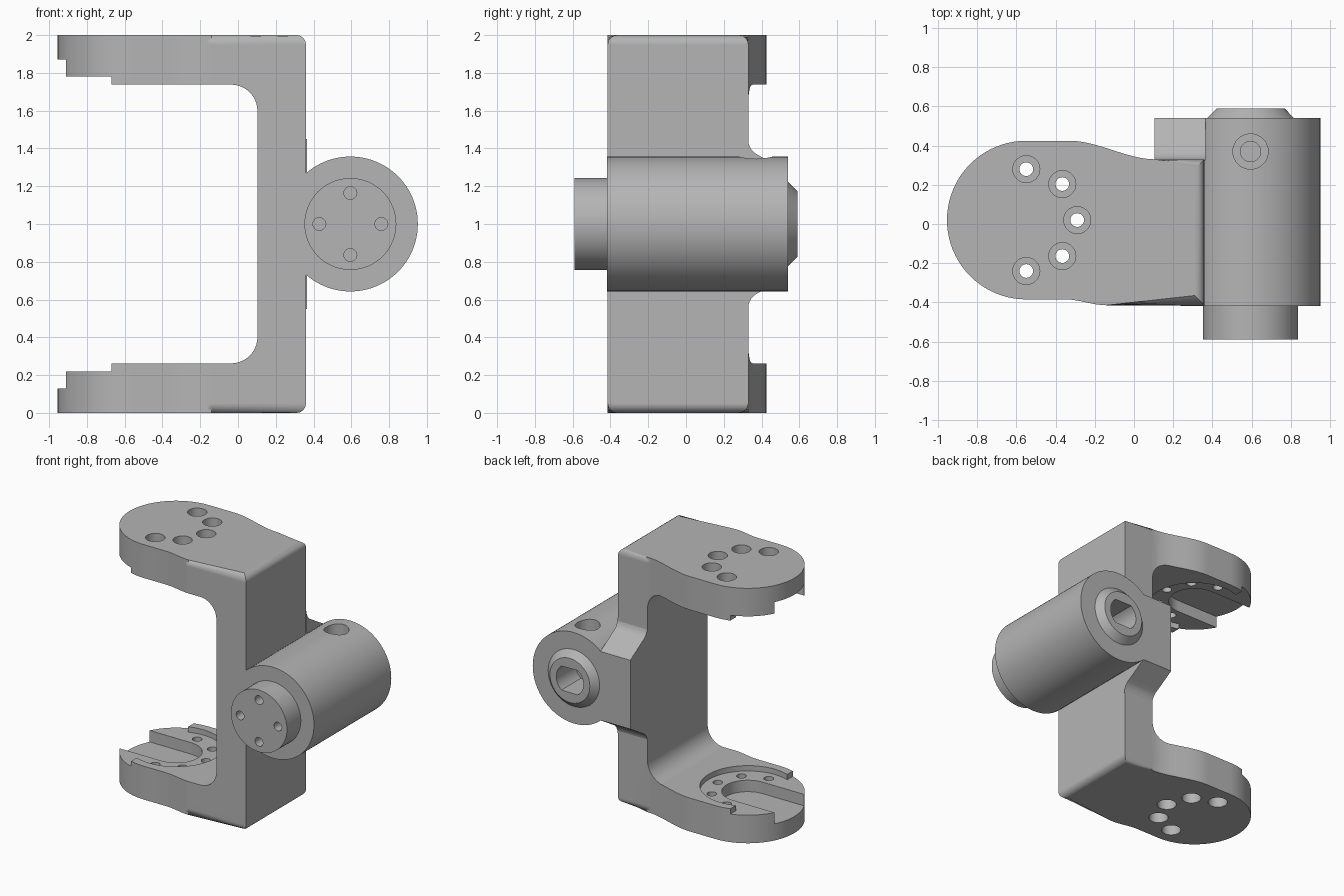
import bpy, bmesh, math

if "Cube" in bpy.data.objects:
    bpy.data.objects.remove(bpy.data.objects["Cube"])

grey = bpy.data.materials.new("plain_grey")
grey.diffuse_color = (0.46, 0.46, 0.46, 1)
grey.use_nodes = True
grey.node_tree.nodes["Principled BSDF"].inputs["Base Color"].default_value = grey.diffuse_color

CX, CZ = 0.595, 1.0        # barrel axis
MX, MY = -0.55, 0.02       # centre of the rounded arm ends


def circle(cx, cy, r, n=48, a0=0, a1=360):
    full = a1 - a0 == 360
    steps = n if full else n + 1
    return [(cx + r * math.cos(math.radians(a0 + (a1 - a0) * i / n)),
             cy + r * math.sin(math.radians(a0 + (a1 - a0) * i / n))) for i in range(steps)]


def rect(a0, b0, a1, b1):
    return [(a0, b0), (a1, b0), (a1, b1), (a0, b1)]


def prism(name, pts, axis, lo, hi, bevel=0.0, taper=1.0):
    """Extrude a closed 2D outline along an axis; optional rounded caps or tapered end."""
    place = {'x': lambda a, b, t: (t, a, b),
             'y': lambda a, b, t: (a, t, b),
             'z': lambda a, b, t: (a, b, t)}[axis]
    ca = sum(p[0] for p in pts) / len(pts)
    cb = sum(p[1] for p in pts) / len(pts)
    bm = bmesh.new()
    low = [bm.verts.new(place(a, b, lo)) for a, b in pts]
    high = [bm.verts.new(place(ca + (a - ca) * taper, cb + (b - cb) * taper, hi)) for a, b in pts]
    caps = [bm.faces.new(low), bm.faces.new(high)]
    n = len(pts)
    for i in range(n):
        j = (i + 1) % n
        bm.faces.new((low[i], low[j], high[j], high[i]))
    if bevel:
        edges = [e for f in caps for e in f.edges]
        bmesh.ops.bevel(bm, geom=edges, offset=bevel, segments=4, profile=0.5, affect='EDGES')
    bmesh.ops.recalc_face_normals(bm, faces=bm.faces)
    mesh = bpy.data.meshes.new(name)
    bm.to_mesh(mesh)
    bm.free()
    mesh.materials.append(grey)
    ob = bpy.data.objects.new(name, mesh)
    bpy.context.collection.objects.link(ob)
    return ob


def activate(ob):
    bpy.ops.object.select_all(action='DESELECT')
    ob.select_set(True)
    bpy.context.view_layer.objects.active = ob


def cut(ob, pts, axis, lo, hi):
    tool = prism("cutter", pts, axis, lo, hi)
    tool.hide_render = True
    mod = ob.modifiers.new("cut", 'BOOLEAN')
    mod.operation, mod.solver, mod.object = 'DIFFERENCE', 'EXACT', tool
    activate(ob)
    bpy.ops.object.modifier_apply(modifier=mod.name)
    bpy.data.objects.remove(tool)


def finish(ob):
    activate(ob)
    bpy.ops.object.shade_smooth_by_angle(angle=math.radians(32))
    mod = ob.modifiers.new("flat_normals", 'WEIGHTED_NORMAL')
    mod.keep_sharp = True


def s_curve(x0, y0, x1, y1, n=12):
    return [(x0 + (x1 - x0) * i / n, y0 + (y1 - y0) * (3 * (i / n) ** 2 - 2 * (i / n) ** 3))
            for i in range(n + 1)]


# Bracket: plan outline with rounded top and bottom rims
outline = [(0.36, -0.415), (0.36, 0.33)]
outline += s_curve(0.11, 0.33, -0.33, 0.425)
outline += circle(MX, MY, 0.405, 40, 90, 270)
outline += s_curve(-0.35, -0.385, -0.14, -0.415, 8)
bracket = prism("bracket", outline, 'z', 0, 2, bevel=0.05)

# Opening between the arms, with filleted inner corners
opening = [(-1.2, 0.262)] + circle(-0.037, 0.402, 0.14, 10, -90, 0)
opening += circle(-0.037, 1.598, 0.14, 10, 0, 90) + [(-1.2, 1.738)]
cut(bracket, opening, 'y', -1, 1)

# Motor seats on both arms: round recess, open rim, cable slot
cut(bracket, circle(MX, MY, 0.34, 64), 'z', 0.22, 1.78)
cut(bracket, rect(-1.2, -0.6, -0.67, 0.6), 'z', 0.22, 1.78)
slot = [(-1.2, MY - 0.185)] + circle(MX, MY, 0.185, 24, -90, 90) + [(-1.2, MY + 0.185)]
cut(bracket, slot, 'z', 0.13, 1.87)

# Screw holes with counterbores on the outer faces
for angle in (-90, -45, 0, 45, 90):
    hx = MX + 0.26 * math.cos(math.radians(angle))
    hy = MY + 0.26 * math.sin(math.radians(angle))
    cut(bracket, circle(hx, hy, 0.035, 24), 'z', -0.1, 2.1)
    cut(bracket, circle(hx, hy, 0.069, 32), 'z', -0.1, 0.11)
    cut(bracket, circle(hx, hy, 0.069, 32), 'z', 1.89, 2.1)
finish(bracket)

# Rear web joining the wall to the barrel, sloped above and below
upper = [(0.54, 0.27), (0.40, 0.355), (0.365, 0.375), (0.345, 0.395), (0.333, 0.42), (0.325, 0.45)]
web_profile = [(y, CZ + h) for y, h in upper] + [(y, CZ - h) for y, h in reversed(upper)]
web = prism("rear_web", web_profile, 'x', 0.105, 0.365)
finish(web)

# Barrel housing with rounded ends, stepped top hole and rear socket
barrel = prism("barrel", circle(CX, CZ, 0.357, 96), 'y', -0.418, 0.54, bevel=0.03)
cut(barrel, circle(CX, 0.37, 0.09, 40), 'z', 1.22, 1.5)
cut(barrel, circle(CX, 0.37, 0.052, 32), 'z', 1.1, 1.5)
socket = [(x, min(max(z, CZ - 0.095), CZ + 0.095)) for x, z in circle(CX, CZ, 0.118, 48)]
socket = [p for i, p in enumerate(socket)
          if not (abs(abs(p[1] - CZ) - 0.095) < 1e-6 and abs(p[0] - CX) < 0.055)]
cut(barrel, socket, 'y', 0.35, 0.7)
finish(barrel)

# Tapered rear boss with the same socket running through it
boss = prism("rear_boss", circle(CX, CZ, 0.228, 64), 'y', 0.535, 0.59, taper=0.76)
cut(boss, socket, 'y', 0.4, 0.7)
finish(boss)

# Front shaft with four blind screw holes
shaft = prism("front_shaft", circle(CX, CZ, 0.243, 64), 'y', -0.59, -0.38)
for dx, dz in ((1, 0), (-1, 0), (0, 1), (0, -1)):
    cut(shaft, circle(CX + 0.164 * dx, CZ + 0.164 * dz, 0.034, 24), 'y', -0.7, -0.46)
finish(shaft)
